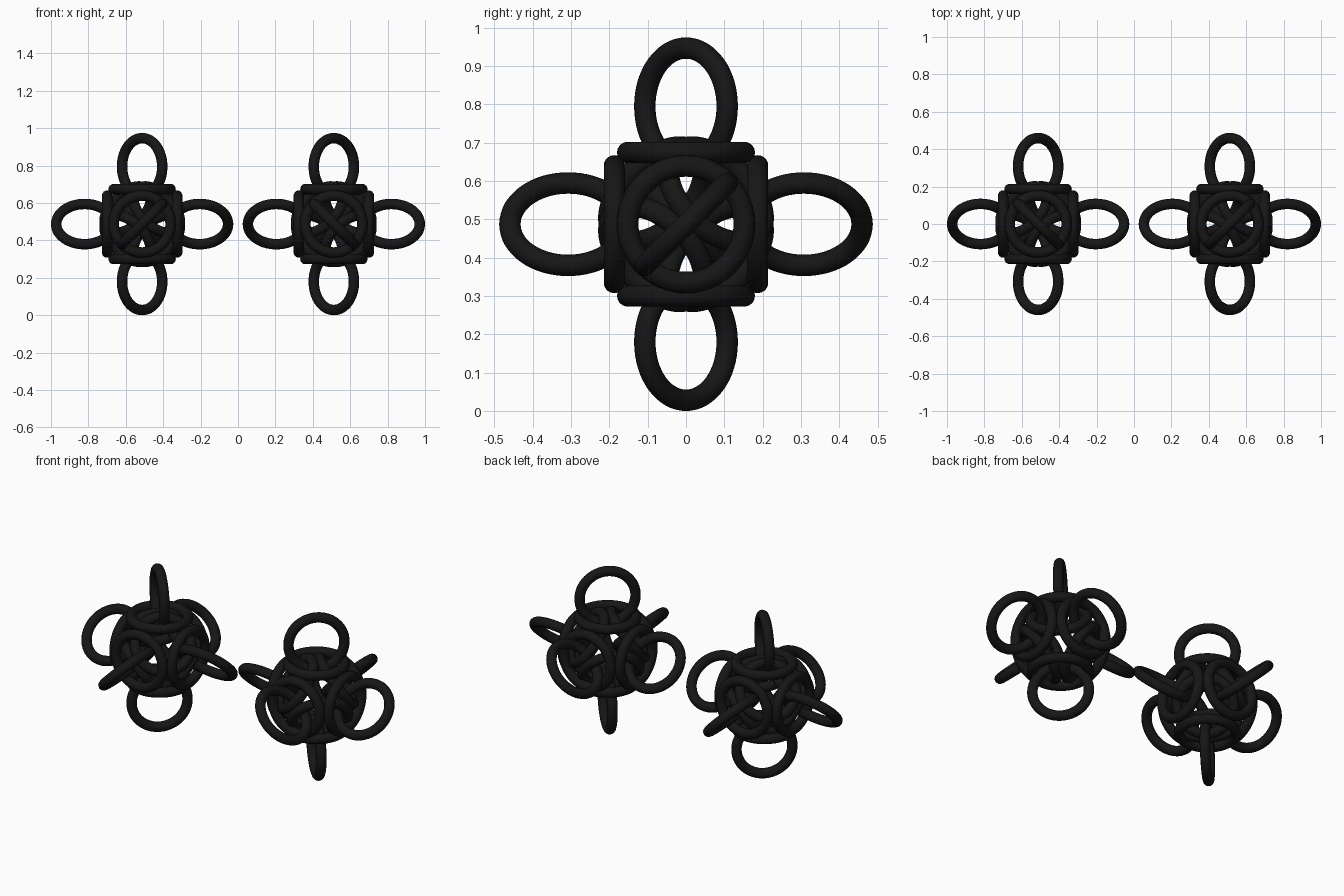
import bpy
from mathutils import Vector

if "Cube" in bpy.data.objects:
    bpy.data.objects.remove(bpy.data.objects["Cube"])

R, r = 0.152, 0.028        # every ring is the same size
HALF = 0.4875              # half height of one cluster
CX = 1.0 - HALF            # cluster centre offset

mat = bpy.data.materials.new("black")
mat.diffuse_color = (0.008, 0.008, 0.008, 1)
mat.use_nodes = True
mat.node_tree.nodes["Principled BSDF"].inputs["Base Color"].default_value = mat.diffuse_color

# One shared ring mesh
bpy.ops.mesh.primitive_torus_add(major_radius=R, minor_radius=r,
                                 major_segments=64, minor_segments=18)
master = bpy.context.object
ring_mesh = master.data
ring_mesh.materials.append(mat)
for p in ring_mesh.polygons:
    p.use_smooth = True
bpy.data.objects.remove(master)


def ring(name, side, pos, normal):
    """Place a ring in a cluster; side -1 is the mirrored left cluster."""
    ob = bpy.data.objects.new(name, ring_mesh)
    bpy.context.collection.objects.link(ob)
    ob.location = (side * (CX + pos[0]), pos[1], HALF + pos[2])
    n = Vector((side * normal[0], normal[1], normal[2]))
    ob.rotation_mode = 'QUATERNION'
    ob.rotation_quaternion = n.to_track_quat('Z', 'Y')


for side in (-1, 1):
    for axis in range(3):
        for s in (-1, 1):
            d = Vector((0, 0, 0))
            d[axis] = s
            # Cage ring lying flat on each side
            ring("cage_ring", side, d * 0.187, d)
            # Outward loop, turned 45 degrees, opposite ways at the two ends
            n = Vector((0, 0, 0))
            n[(axis + 1) % 3] = 1
            n[(axis + 2) % 3] = -s
            ring("outer_loop", side, d * (HALF - R - r), n)
    # Four inner rings in a tetrahedron, linked by the loops
    for c in ((1, 1, 1), (1, -1, -1), (-1, 1, -1), (-1, -1, 1)):
        d = Vector(c).normalized()
        ring("inner_ring", side, d * 0.134, d)
